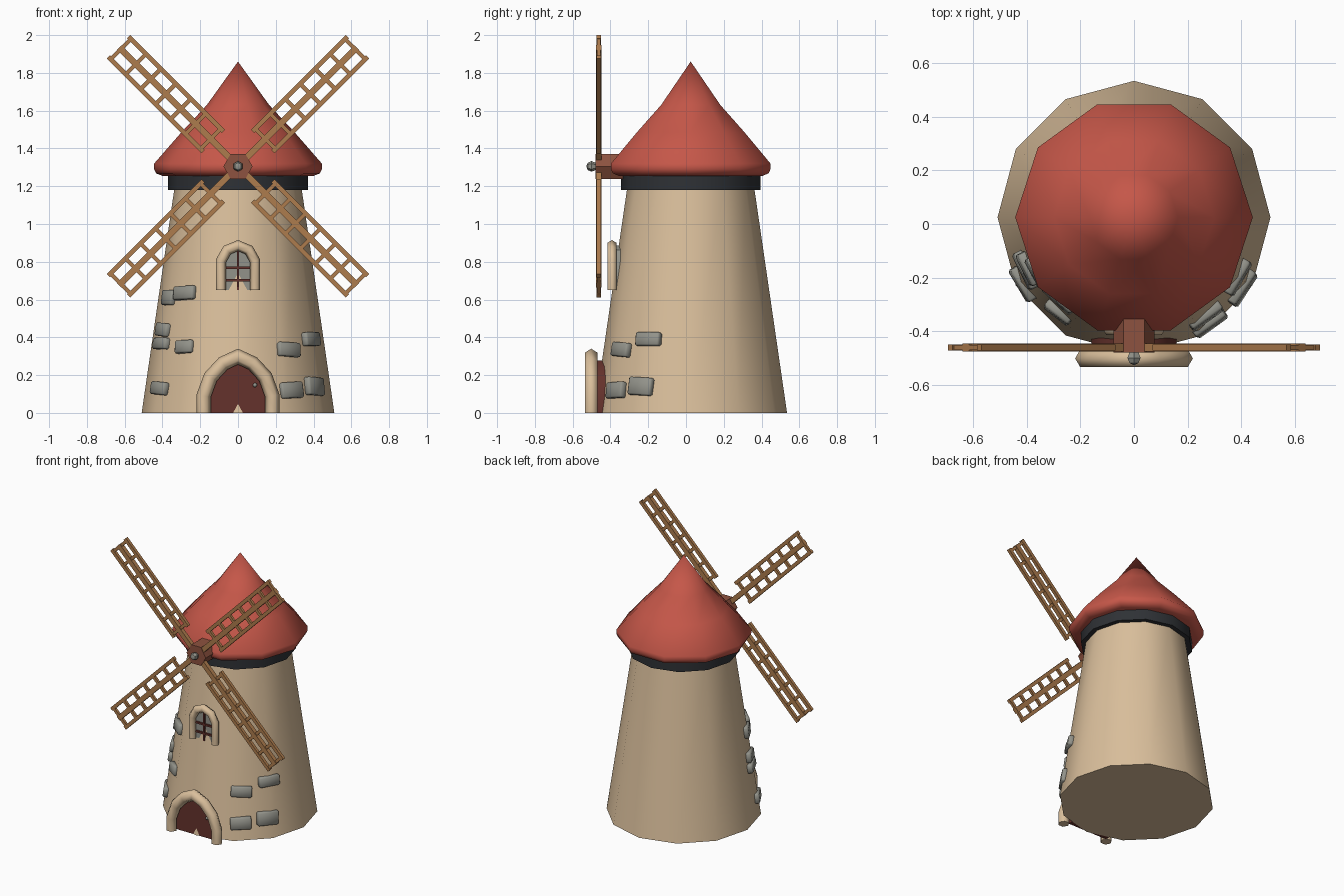
import bpy, bmesh, math
from mathutils import Matrix, Vector

if "Cube" in bpy.data.objects:
    bpy.data.objects.remove(bpy.data.objects["Cube"])

CY = 0.025          # tower axis in y
HUB_Z = 1.305       # height of the sail axle
BLADE_Y = -0.462


def material(name, rgb):
    m = bpy.data.materials.new(name)
    m.diffuse_color = (*rgb, 1)
    m.use_nodes = True
    m.node_tree.nodes["Principled BSDF"].inputs["Base Color"].default_value = m.diffuse_color
    return m


PLASTER = material("tan plaster", (0.70, 0.52, 0.33))
ROOF = material("red roof", (0.56, 0.095, 0.066))
WOOD = material("light wood", (0.42, 0.20, 0.075))
HUBWOOD = material("brown wood", (0.27, 0.085, 0.05))
DARKWOOD = material("dark red wood", (0.13, 0.032, 0.025))
TRIM = material("dark band", (0.028, 0.031, 0.036))
STONE = material("grey stone", (0.29, 0.29, 0.255))


def finish(name, bm, mat, angle=45):
    bmesh.ops.recalc_face_normals(bm, faces=bm.faces)
    me = bpy.data.meshes.new(name)
    bm.to_mesh(me)
    bm.free()
    me.materials.append(mat)
    ob = bpy.data.objects.new(name, me)
    bpy.context.collection.objects.link(ob)
    bpy.ops.object.select_all(action='DESELECT')
    ob.select_set(True)
    bpy.context.view_layer.objects.active = ob
    bpy.ops.object.shade_smooth_by_angle(angle=math.radians(angle))
    return ob


def lathe(name, profile, sides, mat):
    """Turn (radius, z) points round the tower axis, closing both ends."""
    bm = bmesh.new()
    rings = []
    for r, z in profile:
        n = sides if r > 0 else 1
        rings.append([bm.verts.new((r * math.cos(2 * math.pi * i / sides),
                                    CY + r * math.sin(2 * math.pi * i / sides), z)) for i in range(n)])
    for a, b in zip(rings, rings[1:]):
        for i in range(sides):
            j = (i + 1) % sides
            bm.faces.new((a[i], a[j], b[0]) if len(b) == 1 else (a[i], a[j], b[j], b[i]))
    for ring in (rings[0], rings[-1]):
        if len(ring) > 1:
            bm.faces.new(ring)
    return finish(name, bm, mat, 50)


def add_box(bm, size, matrix):
    return bmesh.ops.create_cube(bm, size=1, matrix=matrix @ Matrix.Diagonal((*size, 1)))["verts"]


def mirrored(half):
    """Left half of an arch, ending on x = 0, becomes the whole arch."""
    return half + [(-x, z) for x, z in reversed(half[:-1])]


def arch_tube(name, half, y, r, mat):
    """Six-sided moulding swept along an arch in the xz plane."""
    pts = [Vector(p) for p in mirrored(half)]
    bm = bmesh.new()
    rings = []
    for i, p in enumerate(pts):
        d1 = (p - pts[i - 1]).normalized() if i else (pts[1] - p).normalized()
        d2 = (pts[i + 1] - p).normalized() if i < len(pts) - 1 else d1
        t = (d1 + d2).normalized()
        n = Vector((-t.y, t.x)) / max(t.dot(d1), 0.5)
        ring = []
        for k in range(6):
            a = k * math.pi / 3
            q = p + n * r * math.cos(a)
            ring.append(bm.verts.new((q.x, y + r * math.sin(a), q.y)))
        rings.append(ring)
    for a, b in zip(rings, rings[1:]):
        for k in range(6):
            bm.faces.new((a[k], a[(k + 1) % 6], b[(k + 1) % 6], b[k]))
    bm.faces.new(rings[0])
    bm.faces.new(rings[-1])
    return finish(name, bm, mat, 65)


def arch_slab(name, half, y0, y1, mat):
    bm = bmesh.new()
    f = bm.faces.new([bm.verts.new((x, y0, z)) for x, z in mirrored(half)])
    ext = bmesh.ops.extrude_face_region(bm, geom=[f])["geom"]
    bmesh.ops.translate(bm, vec=(0, y1 - y0, 0), verts=[v for v in ext if isinstance(v, bmesh.types.BMVert)])
    return finish(name, bm, mat, 30)


# Tower, dark band and flared roof
lathe("tower", [(0.51, 0), (0.335, 1.2)], 12, PLASTER)
lathe("roof_band", [(0.37, 1.18), (0.37, 1.265)], 12, TRIM)
lathe("roof", [(0.40, 1.255), (0.433, 1.268), (0.444, 1.29), (0.444, 1.32), (0.30, 1.485),
               (0.165, 1.63), (0, 1.86)], 10, ROOF)

# Door with arched surround and knob
DOOR = [(-0.182, 0), (-0.182, 0.09), (-0.145, 0.19), (-0.078, 0.262), (0, 0.298)]
arch_tube("door_frame", DOOR, -0.502, 0.038, PLASTER)
arch_slab("door", [(x * 0.87, z * 0.93) for x, z in DOOR], -0.478, -0.42, DARKWOOD)
bm = bmesh.new()
bmesh.ops.create_icosphere(bm, subdivisions=1, radius=0.013, matrix=Matrix.Translation((0.09, -0.483, 0.147)))
finish("door_knob", bm, STONE)

# Window with arched surround, pane and glazing bars
WINDOW = [(-0.09, 0.65), (-0.09, 0.805), (-0.058, 0.862), (0, 0.886)]
arch_tube("window_frame", WINDOW, -0.392, 0.027, PLASTER)
arch_slab("window_pane", [(x * 0.85, z) for x, z in WINDOW], -0.377, -0.34, STONE)
bm = bmesh.new()
add_box(bm, (0.013, 0.012, 0.23), Matrix.Translation((0, -0.388, 0.765)))
for z in (0.703, 0.768):
    add_box(bm, (0.15, 0.012, 0.013), Matrix.Translation((0, -0.388, z)))
finish("window_bars", bm, DARKWOOD)

# Hub and its cap
bm = bmesh.new()
hub_axis = Matrix.Translation((0, -0.40, HUB_Z)) @ Matrix.Rotation(math.pi / 2, 4, 'X') @ Matrix.Rotation(math.pi / 6, 4, 'Z')
bmesh.ops.create_cone(bm, cap_ends=True, segments=6, radius1=0.077, radius2=0.077, depth=0.16, matrix=hub_axis)
finish("hub", bm, HUBWOOD, 30)
bm = bmesh.new()
bmesh.ops.create_uvsphere(bm, u_segments=6, v_segments=4, radius=0.028,
                          matrix=Matrix.Translation((0, -0.50, HUB_Z)) @ Matrix.Rotation(math.pi / 2, 4, 'X'))
finish("hub_cap", bm, STONE, 30)

# Four lattice sails: centre spar, two side rails and seven rungs
for i in range(4):
    bm = bmesh.new()
    frame = Matrix.Translation((0, BLADE_Y, HUB_Z)) @ Matrix.Rotation(math.radians(45 + 90 * i), 4, 'Y')
    add_box(bm, (0.034, 0.030, 0.85), frame @ Matrix.Translation((0, 0, 0.465)))
    for s in (-1, 1):
        add_box(bm, (0.024, 0.022, 0.71), frame @ Matrix.Translation((s * 0.076, 0, 0.54)))
    for k in range(7):
        u = 0.205 + k * (0.878 - 0.205) / 6
        add_box(bm, (0.176, 0.018, 0.021), frame @ Matrix.Translation((0, 0, u)))
    finish("sail_%d" % (i + 1), bm, WOOD, 30)

# Stones set in the wall: direction (degrees), height, length, stone height
STONES = [(-54, 0.335, 0.14, 0.075), (-30, 0.39, 0.145, 0.072), (-54.5, 0.12, 0.14, 0.085),
          (-33, 0.14, 0.145, 0.095), (208.5, 0.61, 0.11, 0.08), (227, 0.635, 0.145, 0.072),
          (206, 0.44, 0.13, 0.07), (206, 0.367, 0.15, 0.06), (231.5, 0.35, 0.115, 0.068),
          (211, 0.13, 0.14, 0.068)]
for i, (deg, z, length, height) in enumerate(STONES):
    a = math.radians(deg)
    r = (0.51 - 0.146 * z) * 0.985
    bm = bmesh.new()
    m = (Matrix.Translation((r * math.cos(a), CY + r * math.sin(a), z)) @ Matrix.Rotation(a, 4, 'Z')
         @ Matrix.Rotation(math.radians(-8), 4, 'Y') @ Matrix.Rotation(math.radians((i % 3 - 1) * 3), 4, 'X'))
    add_box(bm, (0.042, length, height), m)
    bmesh.ops.bevel(bm, geom=bm.edges[:], offset=0.008, segments=1, affect='EDGES')
    finish("wall_stone_%d" % (i + 1), bm, STONE, 50)
